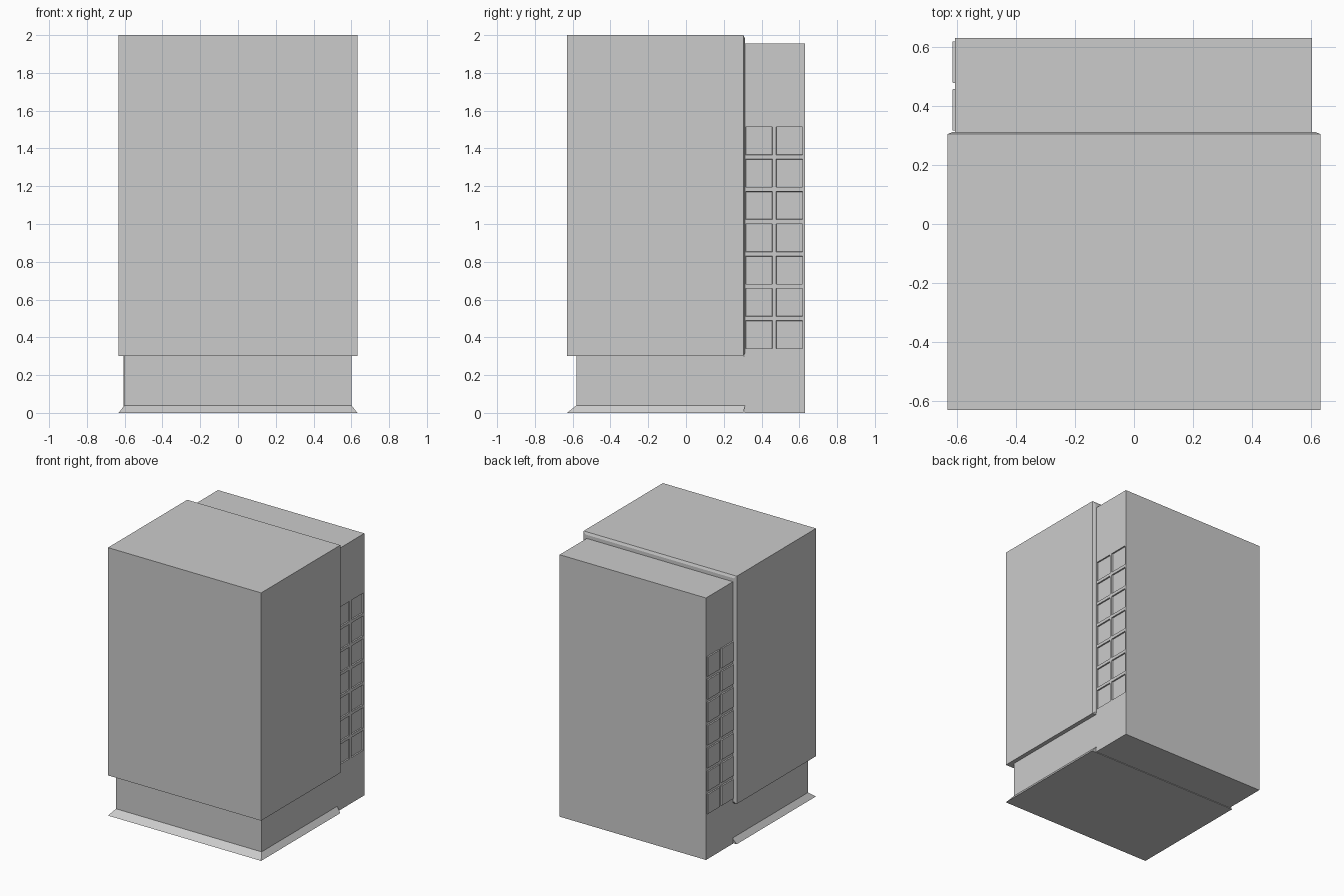
import bpy, bmesh, math
from mathutils import Vector

if "Cube" in bpy.data.objects:
    bpy.data.objects.remove(bpy.data.objects["Cube"])


def finish(name, bm):
    bmesh.ops.recalc_face_normals(bm, faces=bm.faces)
    mesh = bpy.data.meshes.new(name)
    bm.to_mesh(mesh)
    bm.free()
    obj = bpy.data.objects.new(name, mesh)
    bpy.context.collection.objects.link(obj)
    return obj


def stack(name, rings):
    """Closed solid through rectangular rings (x half-width, y front, y back, z)."""
    bm = bmesh.new()
    loops = [[bm.verts.new(p) for p in ((-x, y0, z), (x, y0, z), (x, y1, z), (-x, y1, z))]
             for x, y0, y1, z in rings]
    for a, b in zip(loops, loops[1:]):
        for i in range(4):
            j = (i + 1) % 4
            bm.faces.new((a[i], a[j], b[j], b[i]))
    bm.faces.new(loops[0])
    bm.faces.new(loops[-1])
    return finish(name, bm)


W, F = 0.632, -0.63          # outer half-width and front plane
SEAM, JOIN = 0.304, 0.312    # rear edge of the front block, start of the rear block

# Plinth with flared foot
stack("plinth", [(W, F, SEAM, 0), (0.601, -0.58, JOIN, 0.04), (0.601, -0.58, JOIN, 0.3)])

# Overhanging front block
stack("front_block", [(W, F, SEAM, 0.3), (W, F, SEAM, 2.0)])

# Chamfered lip closing the back of the front block
bm = bmesh.new()
lip = [[bm.verts.new(p) for p in ((-x, y, z0), (x, y, z0), (x, y, z1), (-x, y, z1))]
       for x, y, z0, z1 in ((W, SEAM, 0.3, 2.0), (0.612, JOIN, 0.315, 1.982))]
for i in range(4):
    j = (i + 1) % 4
    bm.faces.new((lip[0][i], lip[0][j], lip[1][j], lip[1][i]))
for loop in lip:
    bm.faces.new(loop)
finish("rear_lip", bm)

# Rear block: raised window panels on the left, recessed on the right
bm = bmesh.new()
bmesh.ops.create_cube(bm, size=1)
lo, hi = Vector((-0.606, JOIN - 0.002, 0)), Vector((0.602, 0.63, 1.955))
for v in bm.verts:
    v.co = Vector([lo[k] + (v.co[k] + 0.5) * (hi[k] - lo[k]) for k in range(3)])
cols = [(0.316, 0.457), (0.477, 0.618)]
rows = [(0.34 + 0.171 * i, 0.488 + 0.171 * i) for i in range(7)]
for axis, spans in ((1, cols), (2, rows)):
    normal = Vector((0, 0, 0))
    normal[axis] = 1
    for value in (v for span in spans for v in span):
        bmesh.ops.bisect_plane(bm, geom=bm.verts[:] + bm.edges[:] + bm.faces[:],
                               plane_co=normal * value, plane_no=normal)
bm.normal_update()


def in_panel(face):
    c = face.calc_center_median()
    return (any(a < c.y < b for a, b in cols) and any(a < c.z < b for a, b in rows))


for side, depth in ((-1, 0.009), (1, -0.009)):
    panels = [f for f in bm.faces if f.normal.x * side > 0.9 and in_panel(f)]
    bmesh.ops.inset_individual(bm, faces=panels, thickness=0.002, depth=depth)
bmesh.ops.dissolve_limit(bm, angle_limit=math.radians(1), verts=bm.verts, edges=bm.edges)
finish("rear_block", bm)
